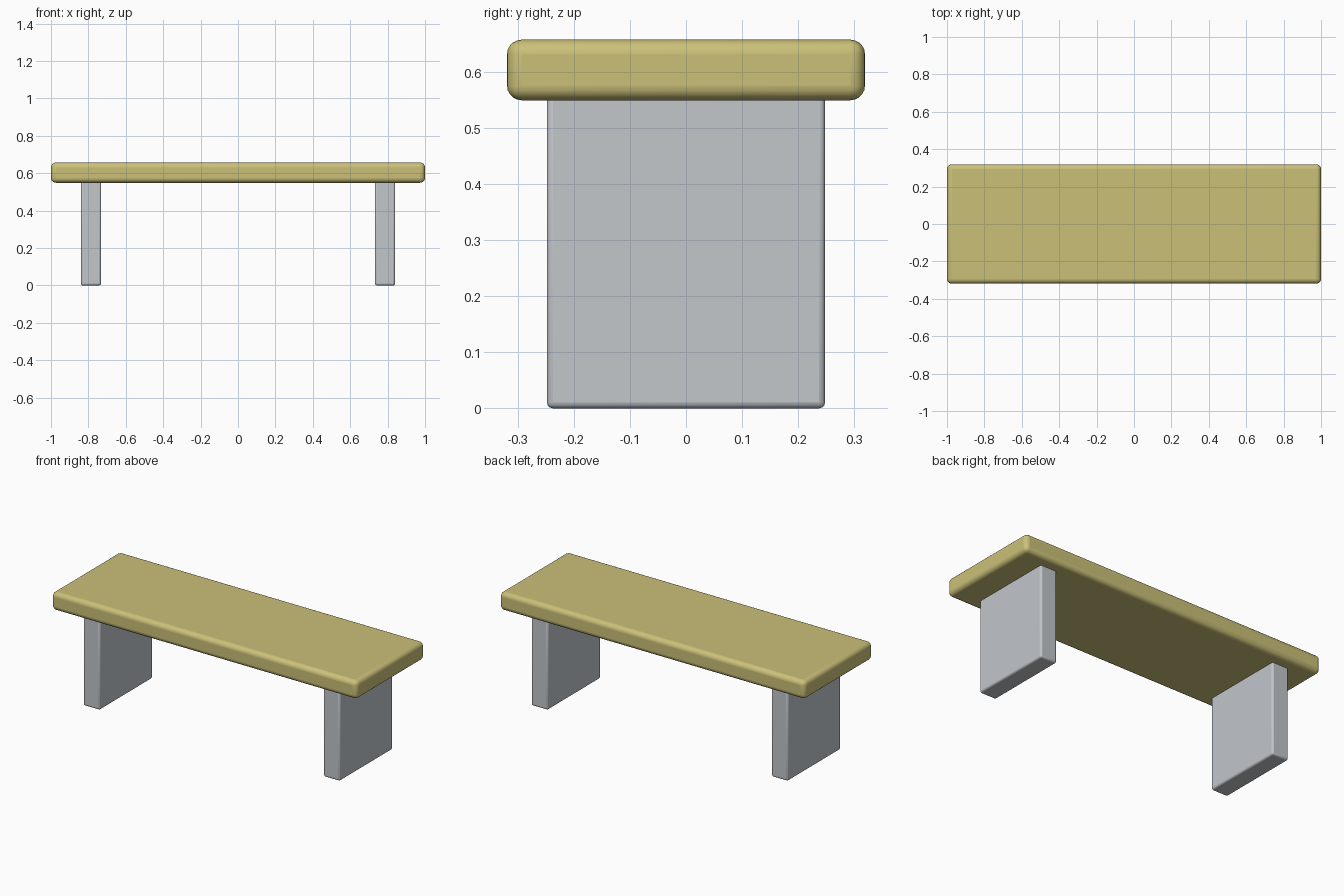
import bpy
import math

cube = bpy.data.objects.get("Cube")
if cube:
    bpy.data.objects.remove(cube, do_unlink=True)


def material(name, rgb):
    mat = bpy.data.materials.new(name)
    mat.use_nodes = True
    mat.diffuse_color = (*rgb, 1)
    mat.node_tree.nodes["Principled BSDF"].inputs["Base Color"].default_value = (*rgb, 1)
    return mat


def rounded_box(name, center, size, radius, segments, mat):
    bpy.ops.mesh.primitive_cube_add(size=1, location=center)
    obj = bpy.context.object
    obj.name = name
    obj.scale = size
    bpy.ops.object.transform_apply(location=False, rotation=False, scale=True)
    obj.data.materials.append(mat)
    bevel = obj.modifiers.new("rounded_edges", "BEVEL")
    bevel.width = radius
    bevel.segments = segments
    bpy.ops.object.shade_smooth_by_angle(angle=math.radians(40))
    return obj


wood = material("pale_yellow_wood", (0.60, 0.53, 0.19))
stone = material("light_grey_stone", (0.54, 0.57, 0.60))

# Long seat slab with soft edges
rounded_box("seat", (0, 0, 0.603), (2.0, 0.638, 0.108), 0.026, 5, wood)

# Slab legs, one near each end, reaching just inside the seat
for side, x in (("right", -0.786), ("left", 0.786)):
    rounded_box(side + "_leg", (x, 0, 0.282), (0.108, 0.496, 0.564), 0.011, 3, stone)
